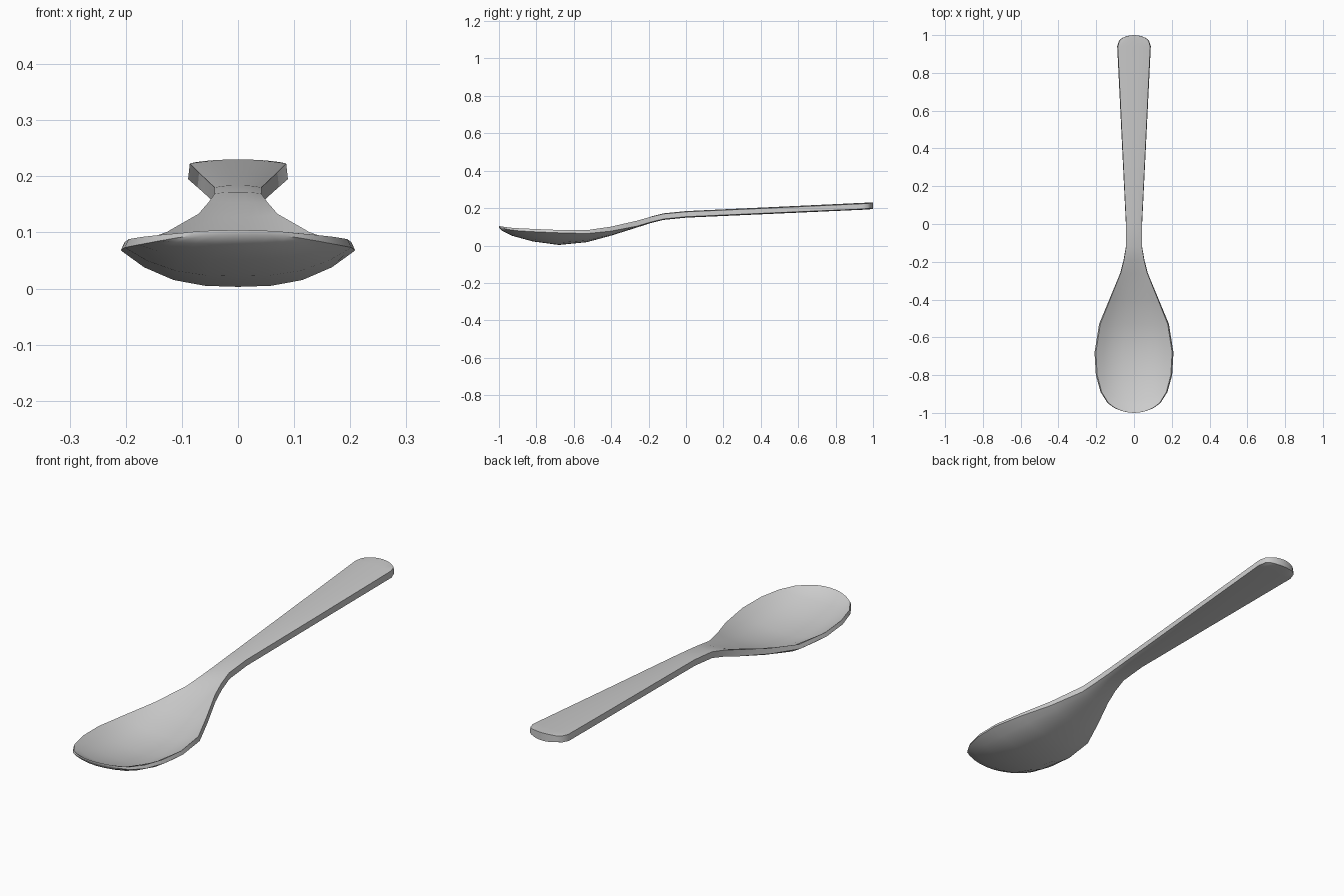
import bpy, math

# Stations from bowl tip to handle end:
# y, half width, rim top z, rim lower z, inner centre z, outer centre z, bend of the section in y
STATIONS = [
    (-1.00, 0.105, 0.099, 0.091, 0.104, 0.096, 0.027),
    (-0.985, 0.140, 0.096, 0.085, 0.092, 0.079, 0.037),
    (-0.93, 0.177, 0.092, 0.078, 0.068, 0.052, 0.040),
    (-0.82, 0.202, 0.088, 0.073, 0.041, 0.022, 0.020),
    (-0.68, 0.209, 0.083, 0.068, 0.024, 0.003, 0.0),
    (-0.53, 0.185, 0.082, 0.064, 0.040, 0.018, 0.0),
    (-0.40, 0.131, 0.101, 0.077, 0.080, 0.053, 0.0),
    (-0.26, 0.073, 0.133, 0.104, 0.127, 0.097, 0.0),
    (-0.19, 0.055, 0.153, 0.125, 0.154, 0.120, 0.0),
    (-0.12, 0.043, 0.169, 0.142, 0.172, 0.137, 0.0),
    (0.00, 0.043, 0.180, 0.154, 0.184, 0.149, 0.0),
    (0.45, 0.065, 0.200, 0.174, 0.205, 0.169, 0.0),
    (0.94, 0.089, 0.223, 0.195, 0.228, 0.191, 0.0),
    (0.985, 0.079, 0.225, 0.198, 0.230, 0.194, -0.013),
    (1.00, 0.062, 0.226, 0.200, 0.230, 0.196, -0.015),
]
TS = [-1, -0.8, -0.55, -0.28, 0, 0.28, 0.55, 0.8, 1]


def section(y, w, rim, low, inner, outer, bend):
    """Closed ring: inner face left to right, outer face back again."""
    top = [(t * w * 0.965, y + bend * t * t, inner + (rim - inner) * abs(t) ** 2.5) for t in TS]
    bot = [(t * w, y + bend * t * t, outer + (low - outer) * abs(t) ** 2.8) for t in reversed(TS)]
    return top + bot


# Loft the rings into one closed shell
verts = [p for s in STATIONS for p in section(*s)]
n = 2 * len(TS)
m = len(TS)
faces = []
for i in range(len(STATIONS) - 1):
    for j in range(n):
        k = (j + 1) % n
        faces.append((i * n + j, i * n + k, (i + 1) * n + k, (i + 1) * n + j))

# Thin caps at the bowl tip and the handle end
last = (len(STATIONS) - 1) * n
for j in range(m - 1):
    a, b, c, d = j, j + 1, n - 2 - j, n - 1 - j
    faces.append((d, c, b, a))
    faces.append((last + a, last + b, last + c, last + d))

mesh = bpy.data.meshes.new("spoon")
mesh.from_pydata(verts, [], faces)
spoon = bpy.data.objects.new("spoon", mesh)
bpy.context.collection.objects.link(spoon)

# Consistent outward normals and smooth shading with sharp rims
bpy.context.view_layer.objects.active = spoon
spoon.select_set(True)
bpy.ops.object.mode_set(mode='EDIT')
bpy.ops.mesh.select_all(action='SELECT')
bpy.ops.mesh.normals_make_consistent(inside=False)
bpy.ops.object.mode_set(mode='OBJECT')
bpy.ops.object.shade_smooth_by_angle(angle=math.radians(50))
